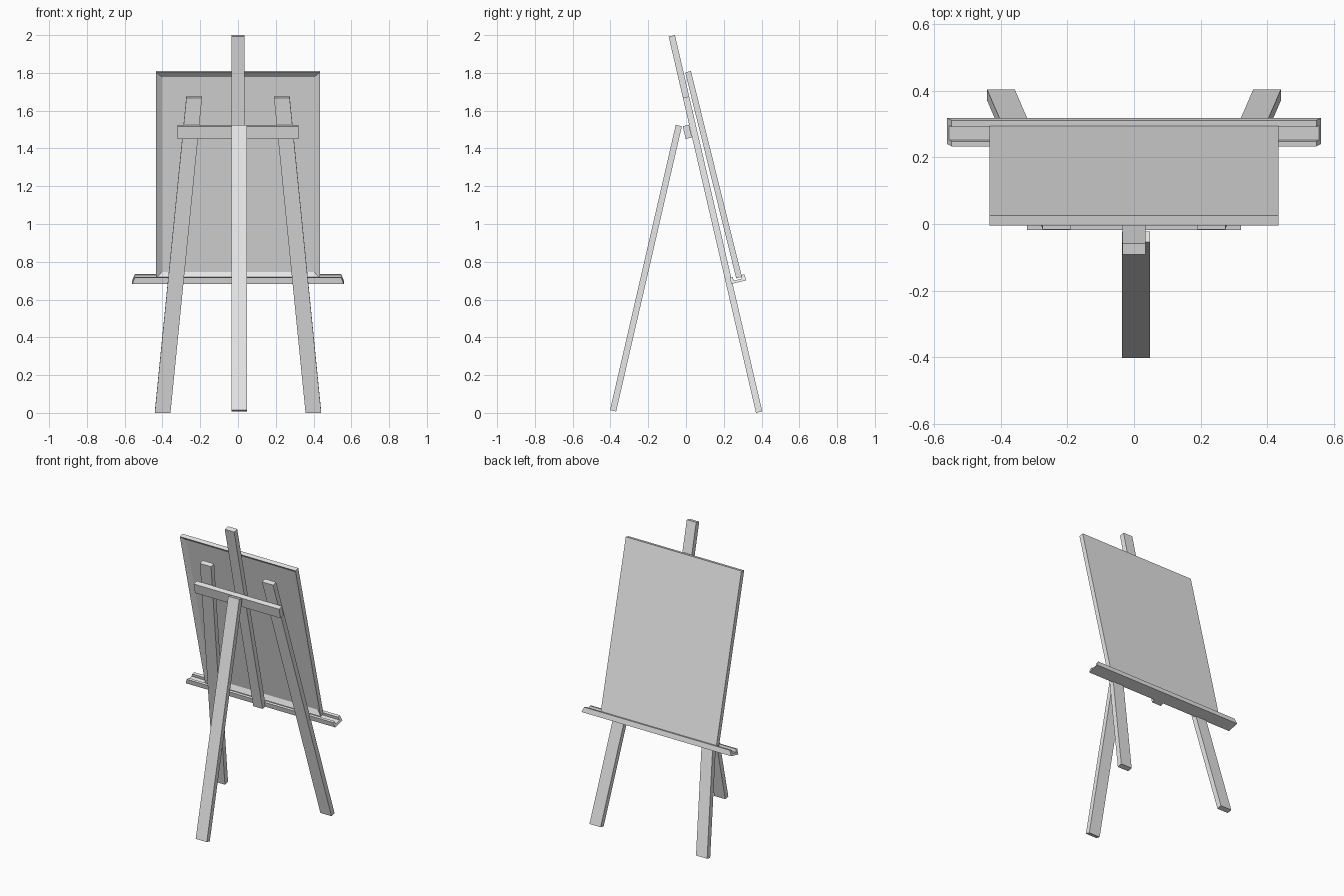
import bpy, bmesh
from math import sin, cos, atan2
from mathutils import Vector

cube = bpy.data.objects.get("Cube")
if cube:
    bpy.data.objects.remove(cube, do_unlink=True)

# One plain grey for the whole model
grey = bpy.data.materials.new("light grey")
grey.use_nodes = True
grey.diffuse_color = (0.8, 0.8, 0.8, 1)
grey.node_tree.nodes["Principled BSDF"].inputs["Base Color"].default_value = (0.8, 0.8, 0.8, 1)


def finish(name, bm):
    bmesh.ops.recalc_face_normals(bm, faces=bm.faces)
    mesh = bpy.data.meshes.new(name)
    bm.to_mesh(mesh)
    bm.free()
    mesh.materials.append(grey)
    obj = bpy.data.objects.new(name, mesh)
    bpy.context.collection.objects.link(obj)
    return obj


def bar(bottom, top, width, thick):
    """Box between two end centres, its ends square to the lean and level in x."""
    bottom, top = Vector(bottom), Vector(top)
    lean = atan2(bottom.y - top.y, top.z - bottom.z)
    across = Vector((0, cos(lean), sin(lean)))
    bm = bmesh.new()
    bmesh.ops.create_cube(bm, size=1)
    for v in bm.verts:
        end = top if v.co.z > 0 else bottom
        v.co = end + Vector((v.co.x * width, 0, 0)) + across * (v.co.y * thick)
    return bm


# Leaning plane shared by the legs, mast and crossbar
SLOPE = 0.232
THICK = 0.034


def on_plane(x, z, offset=0.0):
    return (x, 0.388 - SLOPE * z + offset, z)


# Splayed legs
for side, label in ((1, "left"), (-1, "right")):
    finish(label + "_leg", bar(on_plane(side * 0.399, 0.004),
                               on_plane(side * 0.232, 1.672), 0.083, THICK))

# Central mast, crossbar and prop leg
finish("mast", bar(on_plane(0, 0.682), on_plane(0, 1.996), 0.07, THICK))
finish("crossbar", bar(on_plane(0, 1.454, -0.036), on_plane(0, 1.521, -0.036), 0.64, THICK))
finish("prop_leg", bar((0.006, -0.386, 0.011), (0.006, -0.038, 1.521), 0.083, 0.033))

# Canvas with a stretcher frame around its recessed rear
bm = bar((0, 0.281, 0.716), (0, 0.011, 1.806), 0.866, 0.031)
bm.normal_update()
rear = min(bm.faces, key=lambda f: f.normal.y)
bmesh.ops.inset_region(bm, faces=[rear], thickness=0.043, depth=0)
bmesh.ops.translate(bm, verts=rear.verts, vec=rear.normal * -0.02)
finish("canvas", bm)

# Channel tray, its ends tapering upward
lean = atan2(SLOPE, 1)
section = [(0, 0), (0.08, 0), (0.08, 0.034), (0.06, 0.034),
           (0.06, 0.014), (0.016, 0.014), (0.016, 0.034), (0, 0.034)]
bm = bmesh.new()
rings = []
for side in (-1, 1):
    rings.append([bm.verts.new((side * (0.56 - 0.4 * h),
                                0.24 + n * cos(lean) - h * sin(lean),
                                0.683 + n * sin(lean) + h * cos(lean)))
                  for n, h in section])
    bm.faces.new(rings[-1])
for i in range(len(section)):
    j = (i + 1) % len(section)
    bm.faces.new((rings[0][i], rings[0][j], rings[1][j], rings[1][i]))
finish("tray", bm)
